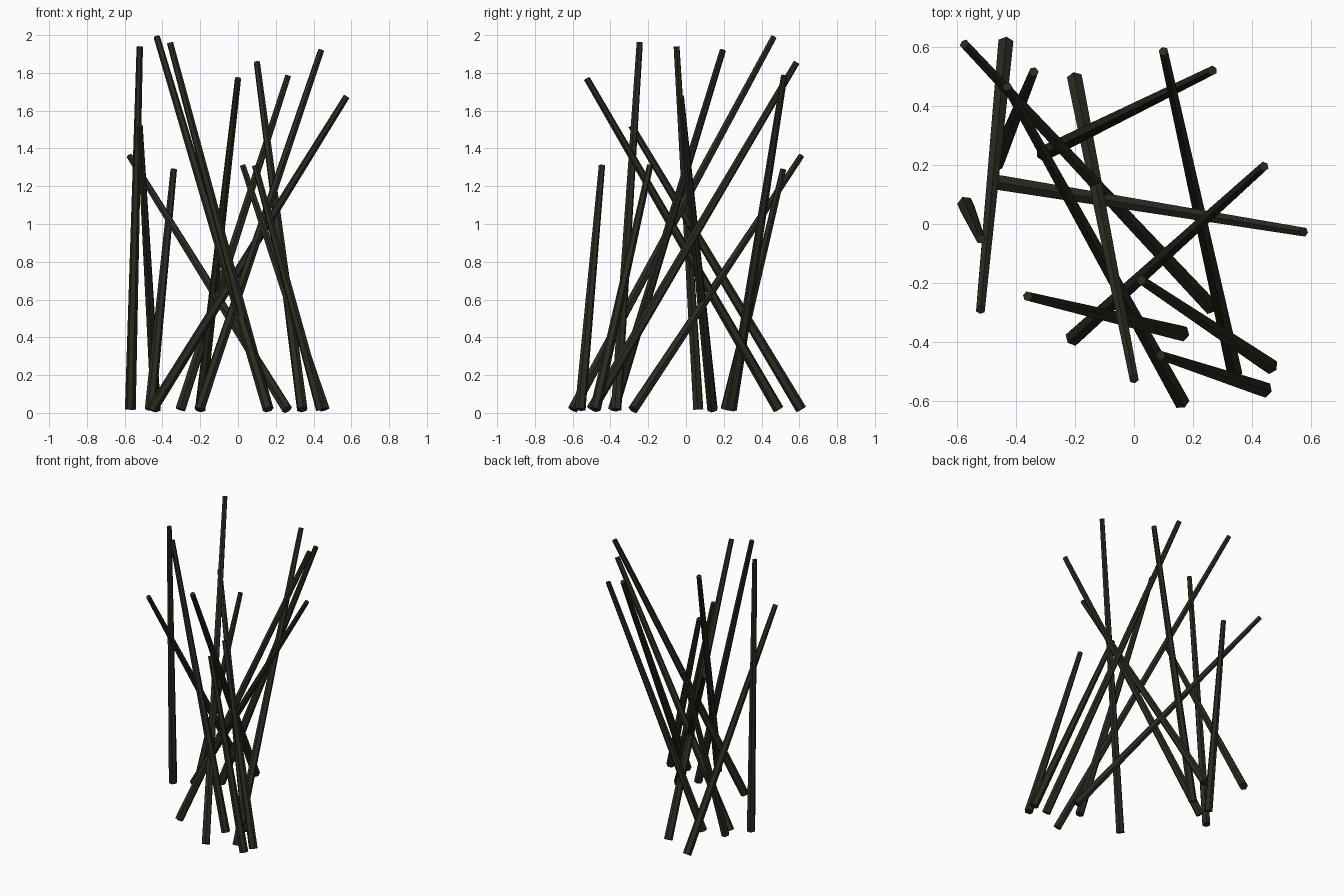
import bpy
import bmesh
from mathutils import Vector, Matrix

if "Cube" in bpy.data.objects:
    bpy.data.objects.remove(bpy.data.objects["Cube"])

SIDES = 6
FOOT_RADIUS = 0.029
TIP_RADIUS = 0.017
FOOT_Z = 0.018

bark = bpy.data.materials.new("dark bark")
bark.diffuse_color = (0.023, 0.023, 0.014, 1.0)
bark.use_nodes = True
bark.node_tree.nodes["Principled BSDF"].inputs["Base Color"].default_value = bark.diffuse_color

# Each pole: foot x, y and tip x, y, z
POLES = [
    (0.26, -0.28, -0.575, 0.61, 1.36),
    (-0.57, 0.065, -0.52, -0.05, 1.94),
    (-0.435, 0.61, -0.52, -0.29, 1.52),
    (0.16, -0.60, -0.43, 0.465, 1.99),
    (0.16, -0.37, -0.36, -0.245, 1.96),
    (-0.465, 0.21, -0.34, 0.515, 1.29),
    (-0.20, 0.49, 0.0, -0.525, 1.77),
    (0.46, -0.48, 0.025, -0.19, 1.31),
    (0.34, -0.50, 0.10, 0.585, 1.855),
    (0.44, -0.56, 0.09, -0.445, 1.31),
    (-0.305, 0.24, 0.265, 0.52, 1.785),
    (-0.205, -0.385, 0.44, 0.195, 1.92),
    (-0.455, 0.14, 0.575, -0.027, 1.675),
]


def add_pole(name, foot, tip):
    """Tapered straight pole with square-cut ends."""
    axis = tip - foot
    bm = bmesh.new()
    place = (Matrix.Translation((foot + tip) / 2)
             @ axis.to_track_quat('Z', 'Y').to_matrix().to_4x4())
    bmesh.ops.create_cone(bm, cap_ends=True, segments=SIDES,
                          radius1=FOOT_RADIUS, radius2=TIP_RADIUS,
                          depth=axis.length, matrix=place)
    mesh = bpy.data.meshes.new(name)
    bm.to_mesh(mesh)
    bm.free()
    mesh.materials.append(bark)
    bpy.context.collection.objects.link(bpy.data.objects.new(name, mesh))


# Leaning bundle of poles
for i, (fx, fy, tx, ty, tz) in enumerate(POLES, 1):
    add_pole(f"pole_{i:02d}", Vector((fx, fy, FOOT_Z)), Vector((tx, ty, tz)))
